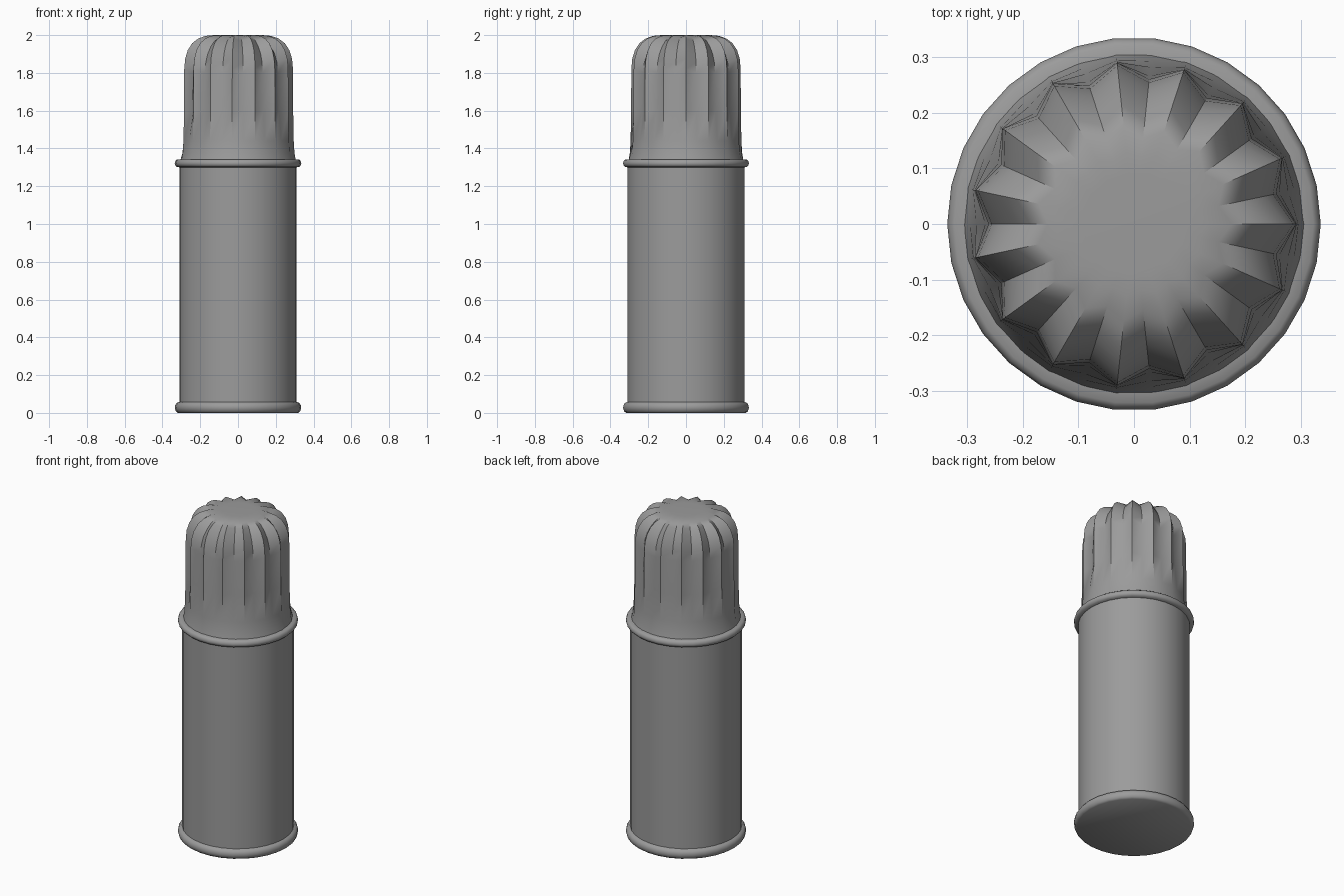
import bpy, bmesh, math

if "Cube" in bpy.data.objects:
    bpy.data.objects.remove(bpy.data.objects["Cube"])

SEG = 30  # fifteen ridges alternating with fifteen grooves

grey = bpy.data.materials.new("plain_grey")
grey.diffuse_color = (0.33, 0.33, 0.33, 1)
grey.use_nodes = True
grey.node_tree.nodes["Principled BSDF"].inputs["Base Color"].default_value = grey.diffuse_color


def lathe(name, rows, angle, cap_top=False, cap_bottom=False):
    """Rows are (ridge radius, ridge z, groove radius, groove z), from bottom to top."""
    bm = bmesh.new()
    rings = []
    for ridge_r, ridge_z, groove_r, groove_z in rows:
        ring = []
        for i in range(SEG):
            a = math.tau * i / SEG
            r, z = (ridge_r, ridge_z) if i % 2 == 0 else (groove_r, groove_z)
            ring.append(bm.verts.new((r * math.cos(a), r * math.sin(a), z)))
        rings.append(ring)
    for low, high in zip(rings, rings[1:]):
        for i in range(SEG):
            j = (i + 1) % SEG
            bm.faces.new((low[i], low[j], high[j], high[i]))
    if cap_bottom:
        bm.faces.new(rings[0][::-1])
    if cap_top:
        bm.faces.new(rings[-1])
    mesh = bpy.data.meshes.new(name)
    bm.to_mesh(mesh)
    bm.free()
    mesh.materials.append(grey)
    obj = bpy.data.objects.new(name, mesh)
    bpy.context.collection.objects.link(obj)
    bpy.ops.object.select_all(action='DESELECT')
    obj.select_set(True)
    bpy.context.view_layer.objects.active = obj
    bpy.ops.object.shade_smooth_by_angle(angle=math.radians(angle))
    return obj


def plain(points):
    return [(r, z, r, z) for r, z in points]


# Cylindrical body with a rolled rim at each end
lathe("body", plain([
    (0.318, 0.0), (0.329, 0.008), (0.335, 0.025), (0.333, 0.04),
    (0.325, 0.053), (0.311, 0.058),
    (0.311, 1.30), (0.325, 1.303), (0.333, 1.312), (0.335, 1.322),
    (0.331, 1.335), (0.322, 1.342), (0.295, 1.343)]), 50, cap_bottom=True)

# Fluted cap: grooves fade out at the skirt and on the crown
lathe("fluted_cap", [
    (0.306, 1.335, 0.306, 1.335),
    (0.299, 1.375, 0.294, 1.375),
    (0.295, 1.44, 0.283, 1.44),
    (0.292, 1.60, 0.267, 1.60),
    (0.291, 1.82, 0.261, 1.80),
    (0.286, 1.875, 0.255, 1.855),
    (0.272, 1.92, 0.240, 1.900),
    (0.248, 1.957, 0.216, 1.938),
    (0.215, 1.982, 0.187, 1.968),
    (0.175, 1.996, 0.155, 1.988),
    (0.130, 2.0, 0.120, 1.998),
    (0.090, 2.0, 0.090, 2.0)], 45, cap_top=True)
